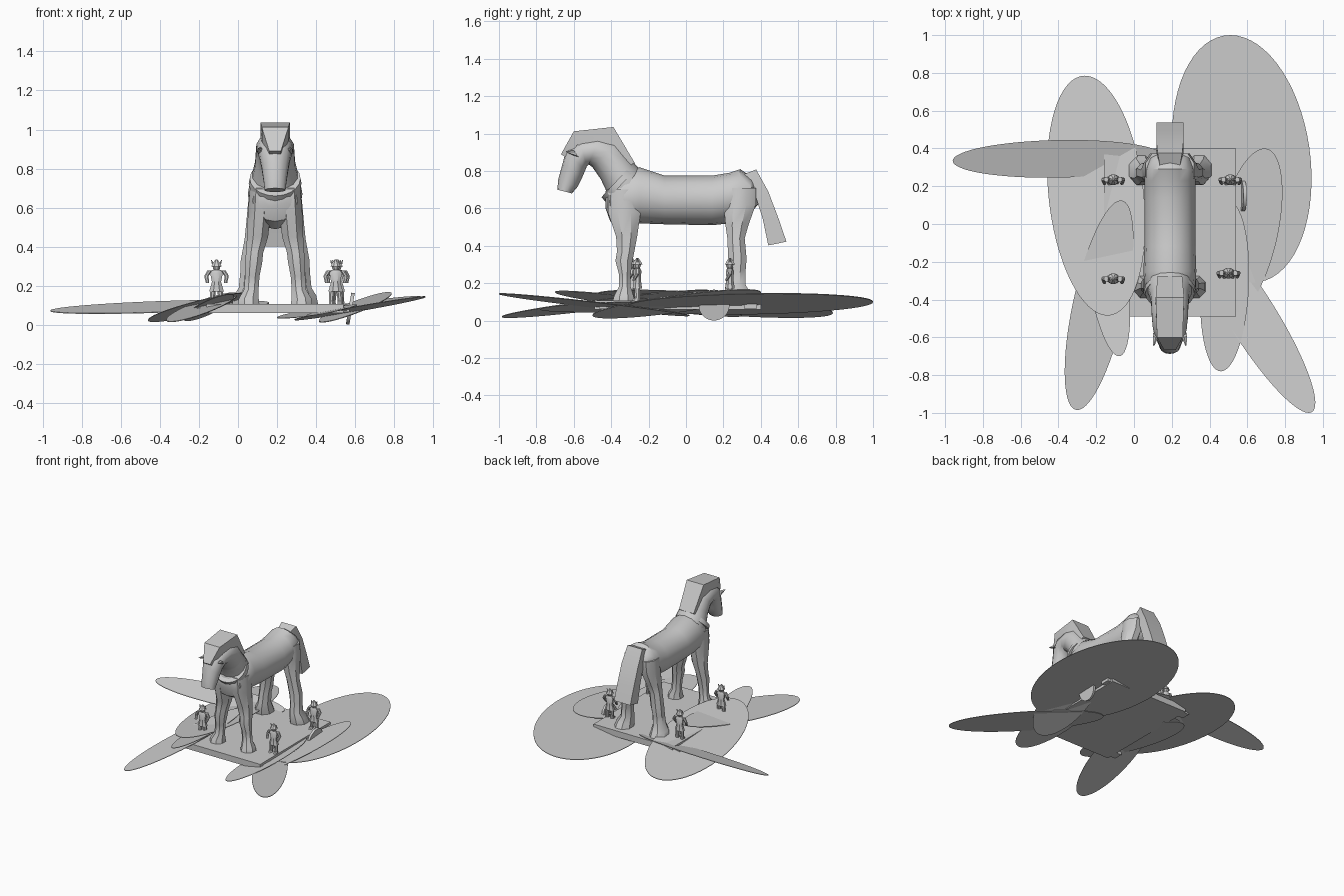
import bpy, bmesh
from math import sin, cos, pi, sqrt
from mathutils import Vector

CX = 0.19  # centre line of the horse and cart


def finish(name, bm):
    bmesh.ops.recalc_face_normals(bm, faces=bm.faces)
    me = bpy.data.meshes.new(name)
    bm.to_mesh(me)
    bm.free()
    ob = bpy.data.objects.new(name, me)
    bpy.context.collection.objects.link(ob)
    return ob


def loft(name, rings, x=CX, n=12, square=False):
    """Skin sections given as (y0, z0, y1, z1, half_width[, x_offset])."""
    bm = bmesh.new()
    if square:
        n = 4
    k, ph = (sqrt(2), pi / 4) if square else (1, pi / n if n == 8 else 0)
    k = 1.06 if n == 8 else k
    loops = []
    for r in rings:
        y0, z0, y1, z1, hw = r[:5]
        off = r[5] if len(r) > 5 else 0
        mid = Vector((x + off, (y0 + y1) / 2, (z0 + z1) / 2))
        d = Vector((0, (y1 - y0) / 2, (z1 - z0) / 2)) * k
        loops.append([bm.verts.new(mid + d * cos(ph + 2 * pi * i / n)
                      + Vector((hw * k * sin(ph + 2 * pi * i / n), 0, 0))) for i in range(n)])
    for a, b in zip(loops, loops[1:]):
        for i in range(n):
            j = (i + 1) % n
            bm.faces.new((a[i], a[j], b[j], b[i]))
    bm.faces.new(loops[0])
    bm.faces.new(loops[-1])
    return finish(name, bm)


def box(name, lo, hi):
    return loft(name, [(lo[1], z, hi[1], z, (hi[0] - lo[0]) / 2) for z in (lo[2], hi[2])],
                x=(lo[0] + hi[0]) / 2, square=True)


def tilted_disc(name, centre, hx, tx, ty, sx, sy, t=0.002, n=64):
    """Flat oval: half width hx, topmost point (tx, ty), slopes sx and sy."""
    bm = bmesh.new()
    w = sqrt(hx * hx - tx * tx)
    rims = []
    for dz in (-t, t):
        rim = []
        for i in range(n):
            a = 2 * pi * i / n
            px, py = tx * sin(a) + w * cos(a), ty * sin(a)
            rim.append(bm.verts.new(Vector(centre) + Vector((px, py, sx * px + sy * py + dz))))
        bm.faces.new(rim)
        rims.append(rim)
    for i in range(n):
        j = (i + 1) % n
        bm.faces.new((rims[0][i], rims[0][j], rims[1][j], rims[1][i]))
    return finish(name, bm)


# Cart platform and axle beams
box("platform", (-0.16, -0.49, 0.06), (0.54, 0.40, 0.108))
for y in (0.345, -0.43):
    box("axle_beam", (-0.21, y - 0.035, 0.065), (0.57, y + 0.035, 0.09))

# Scattered oval discs around the cart
for d in [((0.57, 0.345, 0.09), 0.37, -0.06, 0.655, 0.15, 0.03),
          ((-0.20, 0.15, 0.09), 0.26, -0.06, 0.635, 0.22, -0.055),
          ((-0.15, -0.20, 0.09), 0.13, -0.07, 0.50, 0.25, -0.09),
          ((-0.185, -0.43, 0.09), 0.182, 0.115, 0.555, 0.19, 0.085),
          ((-0.40, 0.345, 0.092), 0.56, 0.06, 0.10, 0.03, 0.28),
          ((0.48, -0.33, 0.075), 0.13, 0.02, 0.45, 0.20, 0.02),
          ((0.625, -0.49, 0.085), 0.335, -0.30, 0.51, 0.10, -0.055),
          ((0.60, -0.05, 0.09), 0.186, 0.09, 0.45, 0.28, 0.08)]:
    tilted_disc("wheel_disc", *d)

# Upright wheel
bpy.ops.mesh.primitive_cylinder_add(vertices=48, radius=0.082, depth=0.018,
                                    location=(0.575, 0.15, 0.083), rotation=(0, pi / 2 + 0.17, 0))
bpy.context.object.name = "upright_wheel"

# Horse torso
loft("horse_body", [(-0.43, 0.60, -0.43, 0.69, 0.06), (-0.405, 0.53, -0.405, 0.74, 0.115),
                    (-0.33, 0.49, -0.33, 0.81, 0.135), (-0.25, 0.52, -0.25, 0.82, 0.14),
                    (-0.115, 0.515, -0.115, 0.775, 0.135), (0.14, 0.51, 0.14, 0.775, 0.135),
                    (0.23, 0.52, 0.23, 0.79, 0.135), (0.29, 0.55, 0.29, 0.81, 0.13),
                    (0.35, 0.58, 0.35, 0.77, 0.11), (0.385, 0.62, 0.385, 0.71, 0.05)], n=16)

# Legs: (front y, back y, z, half width, side offset)
front = [(-0.42, -0.24, 0.70, 0.055, 0.075), (-0.42, -0.24, 0.58, 0.06, 0.08),
         (-0.375, -0.26, 0.45, 0.055, 0.09), (-0.37, -0.275, 0.37, 0.045, 0.105),
         (-0.378, -0.285, 0.32, 0.045, 0.11), (-0.36, -0.295, 0.25, 0.038, 0.117),
         (-0.36, -0.295, 0.18, 0.038, 0.122), (-0.385, -0.28, 0.135, 0.052, 0.135),
         (-0.392, -0.275, 0.108, 0.055, 0.135)]
hind = [(0.20, 0.375, 0.71, 0.06, 0.07), (0.20, 0.375, 0.62, 0.06, 0.08),
        (0.21, 0.335, 0.51, 0.055, 0.095), (0.22, 0.315, 0.44, 0.047, 0.11),
        (0.225, 0.325, 0.33, 0.047, 0.13), (0.22, 0.32, 0.27, 0.042, 0.137),
        (0.21, 0.32, 0.19, 0.045, 0.142), (0.205, 0.345, 0.15, 0.06, 0.152),
        (0.21, 0.365, 0.108, 0.066, 0.155)]
for name, leg in (("front_leg", front), ("hind_leg", hind)):
    for s in (-1, 1):
        loft(name, [(a, z, b, z, hw, s * off) for a, b, z, hw, off in leg], n=8)

# Neck flowing into the head
loft("neck_and_head", [(-0.40, 0.62, -0.23, 0.79, 0.12), (-0.42, 0.68, -0.275, 0.84, 0.12),
                       (-0.455, 0.755, -0.31, 0.89, 0.105), (-0.50, 0.82, -0.36, 0.96, 0.10),
                       (-0.52, 0.835, -0.46, 0.985, 0.098), (-0.53, 0.825, -0.57, 0.97, 0.092),
                       (-0.54, 0.80, -0.64, 0.915, 0.08), (-0.555, 0.765, -0.66, 0.84, 0.07),
                       (-0.58, 0.715, -0.683, 0.755, 0.06), (-0.61, 0.68, -0.688, 0.70, 0.055)], n=14)
loft("collar", [(-0.43, 0.635, -0.265, 0.815, 0.135), (-0.452, 0.66, -0.285, 0.84, 0.13)], n=20)

# Mane, forelock and tail slabs
loft("mane", [(-0.34, 0.80, -0.275, 0.845, 0.065), (-0.425, 0.94, -0.388, 1.035, 0.075),
              (-0.58, 0.94, -0.60, 1.012, 0.068), (-0.64, 0.87, -0.668, 0.89, 0.03)], square=True)
loft("tail", [(0.29, 0.72, 0.29, 0.775, 0.05), (0.345, 0.72, 0.375, 0.808, 0.065),
              (0.37, 0.67, 0.44, 0.69, 0.072), (0.41, 0.545, 0.495, 0.545, 0.072),
              (0.44, 0.402, 0.537, 0.422, 0.072)], square=True)

# Ears and brows
for s in (-1, 1):
    loft("ear", [(-0.60, 0.91, -0.57, 0.87, 0.018, s * 0.075),
                 (-0.645, 0.905, -0.64, 0.90, 0.004, s * 0.085)], n=6)


# Guards standing at the corners
def guard(x, y):
    def column(name, parts, off=0, n=8):
        loft(name, [(y + c - h, z, y + c + h, z, w, o + off) for z, h, w, c, o in parts], x=x, n=n)
    for s in (-1, 1):
        column("guard_leg", [(0.108, 0.022, 0.013, -0.008, s * 0.022), (0.122, 0.014, 0.012, 0, s * 0.022),
                             (0.155, 0.015, 0.014, 0, s * 0.02), (0.20, 0.015, 0.016, 0, s * 0.015)])
        column("guard_arm", [(0.215, 0.008, 0.009, -0.02, s * 0.046), (0.25, 0.011, 0.011, 0, s * 0.052),
                             (0.278, 0.014, 0.014, 0, s * 0.034)])
        column("helmet_horn", [(0.312, 0.007, 0.007, 0, s * 0.018), (0.332, 0.002, 0.002, 0, s * 0.026)], n=6)
    column("guard_tunic", [(0.172, 0.026, 0.038, 0, 0), (0.22, 0.019, 0.024, 0, 0),
                           (0.265, 0.022, 0.033, 0, 0), (0.282, 0.014, 0.022, 0, 0)])
    column("guard_head", [(0.275, 0.010, 0.010, 0, 0), (0.288, 0.018, 0.018, -0.002, 0),
                          (0.305, 0.022, 0.021, 0, 0)])
    column("guard_helmet", [(0.300, 0.028, 0.027, 0, 0), (0.305, 0.025, 0.024, 0, 0),
                            (0.320, 0.017, 0.016, 0, 0), (0.336, 0.004, 0.004, 0, 0)])


for pos in ((-0.11, 0.235), (-0.11, -0.29), (0.51, 0.235), (0.50, -0.26)):
    guard(*pos)

# Smooth shading with crisp edges
bpy.ops.object.select_all(action='SELECT')
bpy.context.view_layer.objects.active = bpy.data.objects["horse_body"]
bpy.ops.object.shade_smooth_by_angle(angle=0.6)
